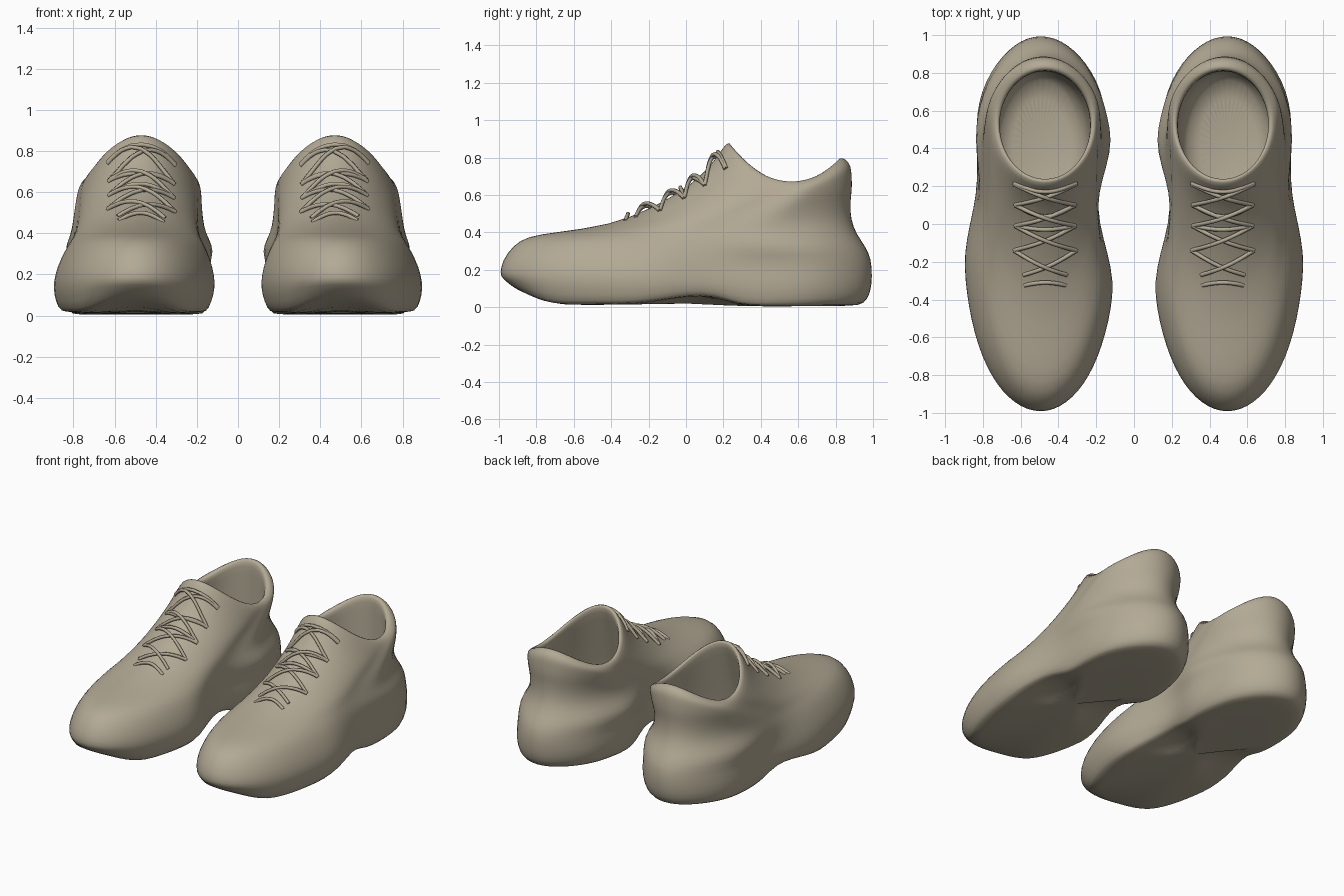
import bpy, bmesh, math
from mathutils import Vector
from mathutils.bvhtree import BVHTree

if "Cube" in bpy.data.objects:
    bpy.data.objects.remove(bpy.data.objects["Cube"])

tan = bpy.data.materials.new("warm_tan")
tan.diffuse_color = (0.45, 0.40, 0.30, 1)
tan.use_nodes = True
tan.node_tree.nodes["Principled BSDF"].inputs["Base Color"].default_value = tan.diffuse_color
N = 40


def interp(pts, v):
    """Eased interpolation through (position, value) pairs."""
    if v <= pts[0][0]:
        return pts[0][1]
    for (a, p), (b, q) in zip(pts, pts[1:]):
        if v <= b:
            t = (v - a) / (b - a)
            return p + (q - p) * t * t * (3 - 2 * t)
    return pts[-1][1]


# footprint fullness along its length, relative to an ellipse
INNER = [(-1, 1.05), (-.4, 1), (.1, .71), (.5, 1), (.8, 1.1)]
OUTER = [(-1, 1.07), (-.25, 1), (.2, .815), (.8, 1.07)]
# underside height: toe spring, arch and heel step
SOLE = [(-1, .11), (-.7, .01), (-.25, .015), (0, .058), (.16, .06), (.26, .004), (1, .006)]

# sole edge up to collar: front y, front z, side z, back y, back z, half width
SHELL = [
    (-.93, .015, .01, .955, .01, .392),
    (-.985, .12, .09, .99, .07, .417),
    (-1.0, .18, .16, 1.0, .16, .421),
    (-.985, .25, .235, .995, .26, .405),
    (-.93, .33, .31, .96, .33, .37),
    (-.85, .38, .365, .915, .39, .335),
    (-.70, .40, .41, .883, .47, .303),
    (-.40, .44, .485, .88, .565, .292),
    (-.20, .525, .54, .89, .63, .29),
    (-.05, .605, .585, .888, .69, .29),
    (.08, .70, .625, .885, .735, .287),
    (.17, .81, .657, .875, .775, .28),
    (.22, .892, .68, .835, .805, .256),
]


def ring_points(spec, blend, heel, floor):
    """One tilted loop around the shoe."""
    yf, zf, zm, yb, zb, w = spec
    cx = .5 - .034 * zf
    pts = []
    for i in range(N):
        u = 2 * math.pi * i / N
        s, side = -math.cos(u), math.sin(u)
        y = (yf + yb) / 2 + (yb - yf) / 2 * s
        full = interp(OUTER if side > 0 else INNER, s)
        h = w * (1 + blend * (full - 1)) * (1 + heel * interp([(0, 0), (.5, 1)], s))
        z = zf * s * (s - 1) / 2 + zm * (1 - s * s) + zb * s * (s + 1) / 2
        pts.append(Vector((cx + h * side, y, z + floor * interp(SOLE, y))))
    return pts


def all_rings():
    rings = []
    # underside, from the middle outwards
    for f in (.55, .94):
        rings.append(ring_points((-.93 * f, 0, 0, .955 * f, 0, .392 * f), 1, 0, 1))
    # outer shell
    for k, spec in enumerate(SHELL):
        blend = min(1, max(0, (spec[5] - .29) / .1))
        heel = .2 * math.sin(math.pi * k / (len(SHELL) - 1)) if k > 3 else 0
        rings.append(ring_points(spec, blend, heel, (1, .3)[k] if k < 2 else 0))
    # rolled collar edge and lining down to the insole
    for t in (0, .1, .4, .7, 1):
        spec = (.245 - .22 * t, .87 - .74 * t, .662 - .53 * t, .81, .79 - .66 * t,
                .237 + .02 * math.sin(math.pi * t))
        rings.append(ring_points(spec, 0, 0, 0))
    return rings


def add_shoe(name, sign):
    bm = bmesh.new()
    rows = [[bm.verts.new((p.x * sign, p.y, p.z)) for p in r] for r in all_rings()]
    for a, b in zip(rows, rows[1:]):
        for i in range(N):
            j = (i + 1) % N
            bm.faces.new((a[i], a[j], b[j], b[i]))
    # close the outsole and the insole
    for row in (rows[0], rows[-1]):
        c = bm.verts.new(sum((v.co for v in row), Vector()) / N)
        for i in range(N):
            bm.faces.new((row[i], row[(i + 1) % N], c))
    bmesh.ops.recalc_face_normals(bm, faces=bm.faces)
    for f in bm.faces:
        f.smooth = True
    tree = BVHTree.FromBMesh(bm)
    me = bpy.data.meshes.new(name)
    bm.to_mesh(me)
    bm.free()
    me.materials.append(tan)
    ob = bpy.data.objects.new(name, me)
    bpy.context.collection.objects.link(ob)
    sub = ob.modifiers.new("smooth", 'SUBSURF')
    sub.levels = sub.render_levels = 1
    return tree


def add_laces(name, sign, tree):
    """Round cords draped over the instep."""
    cu = bpy.data.curves.new(name, 'CURVE')
    cu.dimensions = '3D'
    cu.bevel_depth = .011
    cu.bevel_resolution = 1
    cu.use_fill_caps = True

    def strand(x0, y0, x1, y1, sag, lift):
        sp = cu.splines.new('POLY')
        n = 14
        sp.points.add(n)
        for i in range(n + 1):
            t = i / n
            bow = math.sin(math.pi * t)
            x = (.47 + x0 + (x1 - x0) * t) * sign
            y = y0 + (y1 - y0) * t - sag * bow
            hit = tree.ray_cast(Vector((x, y, 2)), Vector((0, 0, -1)))[0]
            sp.points[i].co = (x, y, hit.z + .004 + lift * bow, 1)

    # crossed pairs, then straight bars
    rows = [(.21, .165), (.10, .16), (-.01, .16), (-.14, .165), (-.27, .115)]
    for (ya, wa), (yb, wb) in zip(rows, rows[1:]):
        strand(-wa, ya, wb, yb, .015, .022)
        strand(wa, ya, -wb, yb, .015, .034)
    for y, w, sag in ((.215, .165, .045), (.10, .155, .06), (-.01, .155, .02), (-.325, .11, -.015)):
        strand(-w, y, w, y, sag, .018)
    cu.materials.append(tan)
    bpy.context.collection.objects.link(bpy.data.objects.new(name, cu))


for label, sign in (("left", -1), ("right", 1)):
    shell = add_shoe(label + "_shoe", sign)
    add_laces(label + "_laces", sign, shell)
